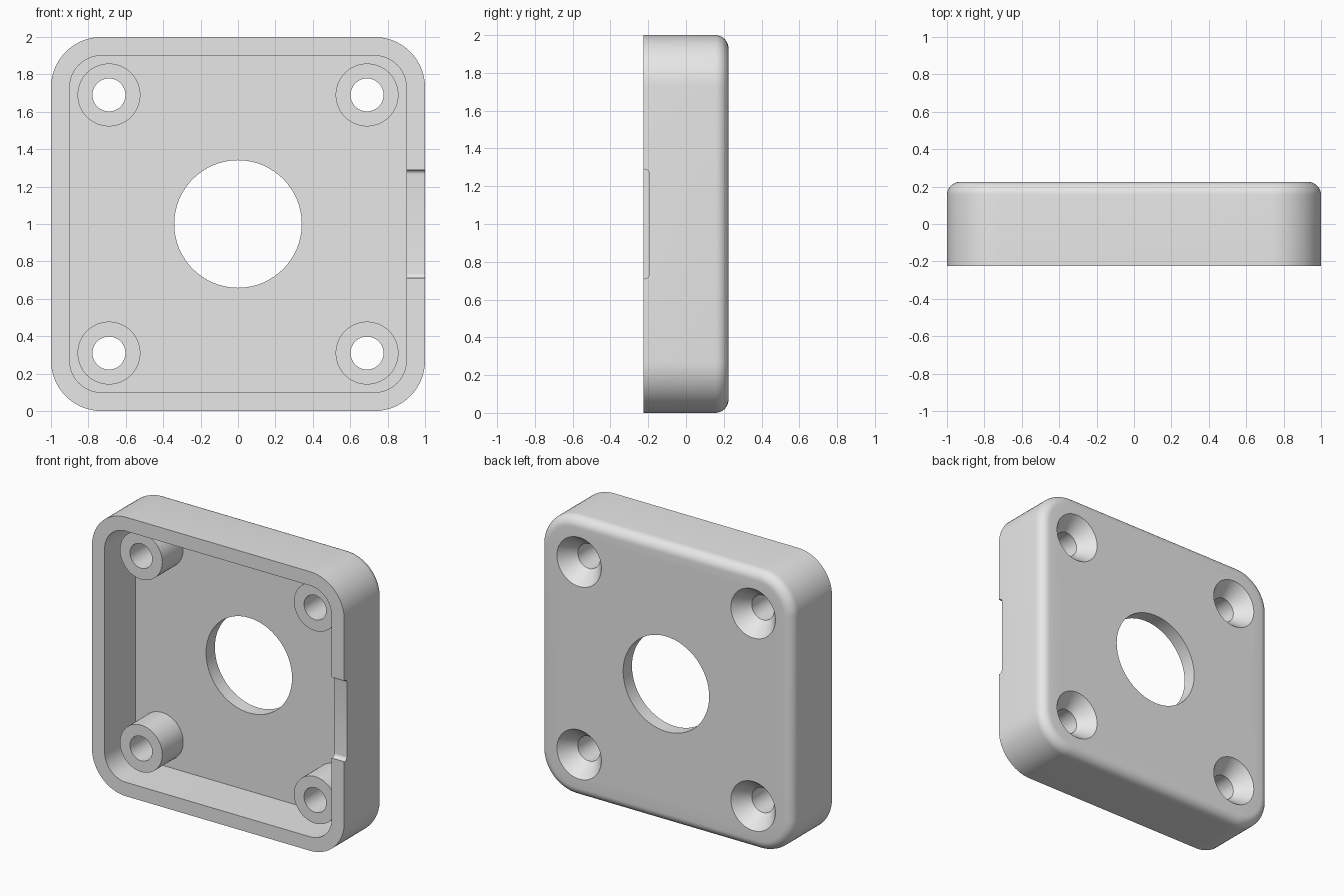
import bpy, bmesh, math

cube = bpy.data.objects.get("Cube")
if cube:
    bpy.data.objects.remove(cube, do_unlink=True)

FRONT, BACK, FLOOR = -0.225, 0.225, 0.125
CORNER, WALL, FILLET = 0.27, 0.1, 0.07
HOLE, BOSS, SINK = 0.088, 0.168, 0.176
STEPS = 16

grey = bpy.data.materials.new("plain grey")
grey.use_nodes = True
grey.diffuse_color = (0.8, 0.8, 0.8, 1)
grey.node_tree.nodes["Principled BSDF"].inputs["Base Color"].default_value = (0.8, 0.8, 0.8, 1)


def finish(name, bm):
    """Turn a bmesh into a scene object."""
    bmesh.ops.recalc_face_normals(bm, faces=bm.faces)
    mesh = bpy.data.meshes.new(name)
    bm.to_mesh(mesh)
    bm.free()
    mesh.materials.append(grey)
    obj = bpy.data.objects.new(name, mesh)
    bpy.context.collection.objects.link(obj)
    return obj


def loft(name, sections, cx=0, cz=1):
    """Join rounded squares (half width, corner radius, y); equal values give a circle."""
    bm = bmesh.new()
    rings = []
    for half, radius, y in sections:
        ring = []
        for corner in range(4):
            middle = math.pi / 4 + corner * math.pi / 2
            ox = math.copysign(half - radius, math.cos(middle))
            oz = math.copysign(half - radius, math.sin(middle))
            for i in range(STEPS + 1):
                a = (corner + i / STEPS) * math.pi / 2
                ring.append(bm.verts.new((cx + ox + radius * math.cos(a), y,
                                          cz + oz + radius * math.sin(a))))
        rings.append(ring)
    for low, high in zip(rings, rings[1:]):
        for i in range(len(low)):
            j = (i + 1) % len(low)
            bm.faces.new((low[i], low[j], high[j], high[i]))
    bm.faces.new(rings[0])
    bm.faces.new(rings[-1])
    bmesh.ops.remove_doubles(bm, verts=bm.verts, dist=1e-5)
    return finish(name, bm)


def combine(target, tool, operation):
    """Apply a boolean and remove the helper."""
    mod = target.modifiers.new(operation, "BOOLEAN")
    mod.operation, mod.object, mod.solver = operation, tool, "EXACT"
    bpy.context.view_layer.objects.active = target
    bpy.ops.object.modifier_apply(modifier=mod.name)
    bpy.data.objects.remove(tool, do_unlink=True)


# Outer shell with a rounded back edge
sections = [(1, CORNER, FRONT)]
for i in range(9):
    t = i / 8 * math.pi / 2
    inset = FILLET * (1 - math.cos(t))
    sections.append((1 - inset, CORNER - inset, BACK - FILLET + FILLET * math.sin(t)))
housing = loft("housing", sections)

# Open front cavity
combine(housing, loft("cavity", [(1 - WALL, CORNER - WALL, FRONT - 0.1),
                                 (1 - WALL, CORNER - WALL, FLOOR)]), "DIFFERENCE")

# Screw bosses, then their bores and countersinks
corners = [(x, 1 + z) for x in (-0.69, 0.69) for z in (-0.69, 0.69)]
for x, z in corners:
    combine(housing, loft("boss", [(BOSS, BOSS, -0.112), (BOSS, BOSS, FLOOR + 0.03)], x, z), "UNION")
for x, z in corners:
    bore = [(HOLE, HOLE, FRONT - 0.1), (HOLE, HOLE, BACK - 0.11),
            (SINK, SINK, BACK), (SINK, SINK, BACK + 0.1)]
    combine(housing, loft("bore", bore, x, z), "DIFFERENCE")

# Large central opening
combine(housing, loft("opening", [(0.341, 0.341, 0), (0.341, 0.341, 0.4)]), "DIFFERENCE")

# Shallow notch in the left wall's rim, with rounded ends
bm = bmesh.new()
bmesh.ops.create_cube(bm, size=1)
for v in bm.verts:
    v.co.x = 0.95 + v.co.x * 0.3
    v.co.y = -0.195 if v.co.y > 0 else -0.3
    v.co.z = 1 + v.co.z * 0.58
along_x = [e for e in bm.edges if abs(e.verts[0].co.x - e.verts[1].co.x) > 0.1]
bmesh.ops.bevel(bm, geom=along_x, offset=0.025, segments=6, profile=0.5, affect="EDGES")
combine(housing, finish("notch", bm), "DIFFERENCE")

# Smooth curved walls, crisp rims
bpy.ops.object.select_all(action="DESELECT")
housing.select_set(True)
bpy.context.view_layer.objects.active = housing
bpy.ops.object.shade_smooth_by_angle(angle=math.radians(30))
